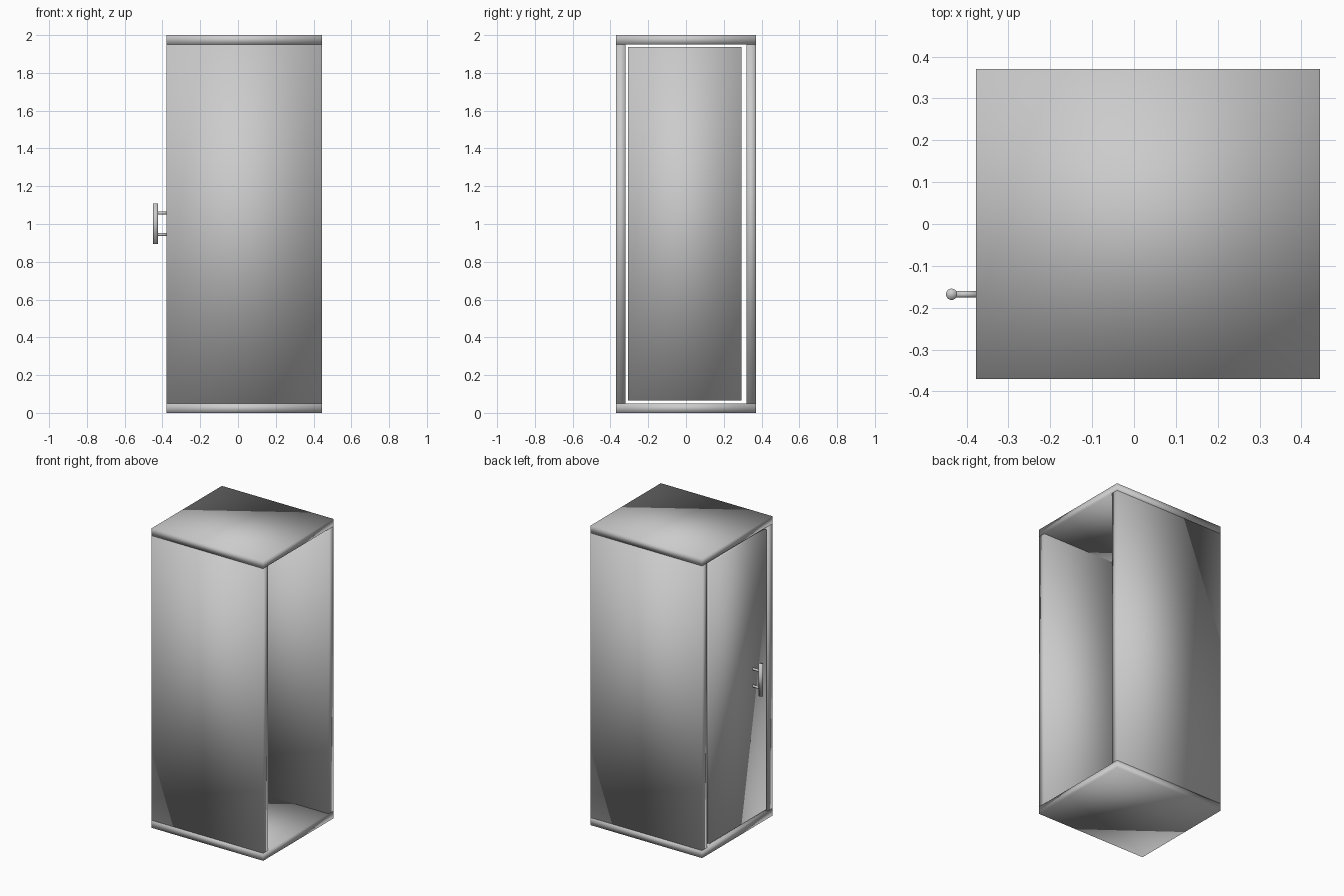
import bpy
import bmesh
from mathutils import Matrix, Vector

old = bpy.data.objects.get("Cube")
if old:
    bpy.data.objects.remove(old, do_unlink=True)

grey = bpy.data.materials.new("light grey")
grey.use_nodes = True
colour = (0.6, 0.6, 0.6, 1)
grey.diffuse_color = colour
grey.node_tree.nodes["Principled BSDF"].inputs["Base Color"].default_value = colour


def add_part(name, bm):
    """Turn a bmesh into a smooth-shaded grey object."""
    for face in bm.faces:
        face.smooth = True
    mesh = bpy.data.meshes.new(name)
    bm.to_mesh(mesh)
    bm.free()
    mesh.materials.append(grey)
    obj = bpy.data.objects.new(name, mesh)
    bpy.context.collection.objects.link(obj)
    return obj


def box(name, low, high):
    low, high = Vector(low), Vector(high)
    bm = bmesh.new()
    bmesh.ops.create_cube(bm, size=1, matrix=Matrix.Translation((low + high) / 2)
                          @ Matrix.Diagonal((high - low).to_4d()))
    return add_part(name, bm)


def rod(name, start, end, radius):
    start, end = Vector(start), Vector(end)
    axis = end - start
    turn = axis.to_track_quat('Z', 'Y').to_matrix().to_4x4()
    bm = bmesh.new()
    bmesh.ops.create_cone(bm, cap_ends=True, segments=32, radius1=radius, radius2=radius,
                          depth=axis.length,
                          matrix=Matrix.Translation((start + end) / 2) @ turn)
    return add_part(name, bm)


# Cabinet shell, open on the +x side
X0, X1, Y, T, H = -0.378, 0.445, 0.37, 0.05, 2.0
box("floor_panel", (X0, -Y, 0), (X1, Y, T))
box("roof_panel", (X0, -Y, H - T), (X1, Y, H))
box("front_wall", (X0, -Y, T), (X1, -Y + T, H - T))
box("back_wall", (X0, Y - T, T), (X1, Y, H - T))

# Door set in the -x opening, with a narrow gap around it
box("door", (X0, -0.308, 0.066), (X0 + 0.04, 0.294, 1.936))

# Door handle: upright grip on two posts
GX, GY = -0.436, -0.168
rod("handle_grip", (GX, GY, 0.894), (GX, GY, 1.108), 0.0135)
for name, z in (("lower_handle_post", 0.944), ("upper_handle_post", 1.058)):
    rod(name, (GX, GY, z), (X0 + 0.01, GY, z), 0.008)
